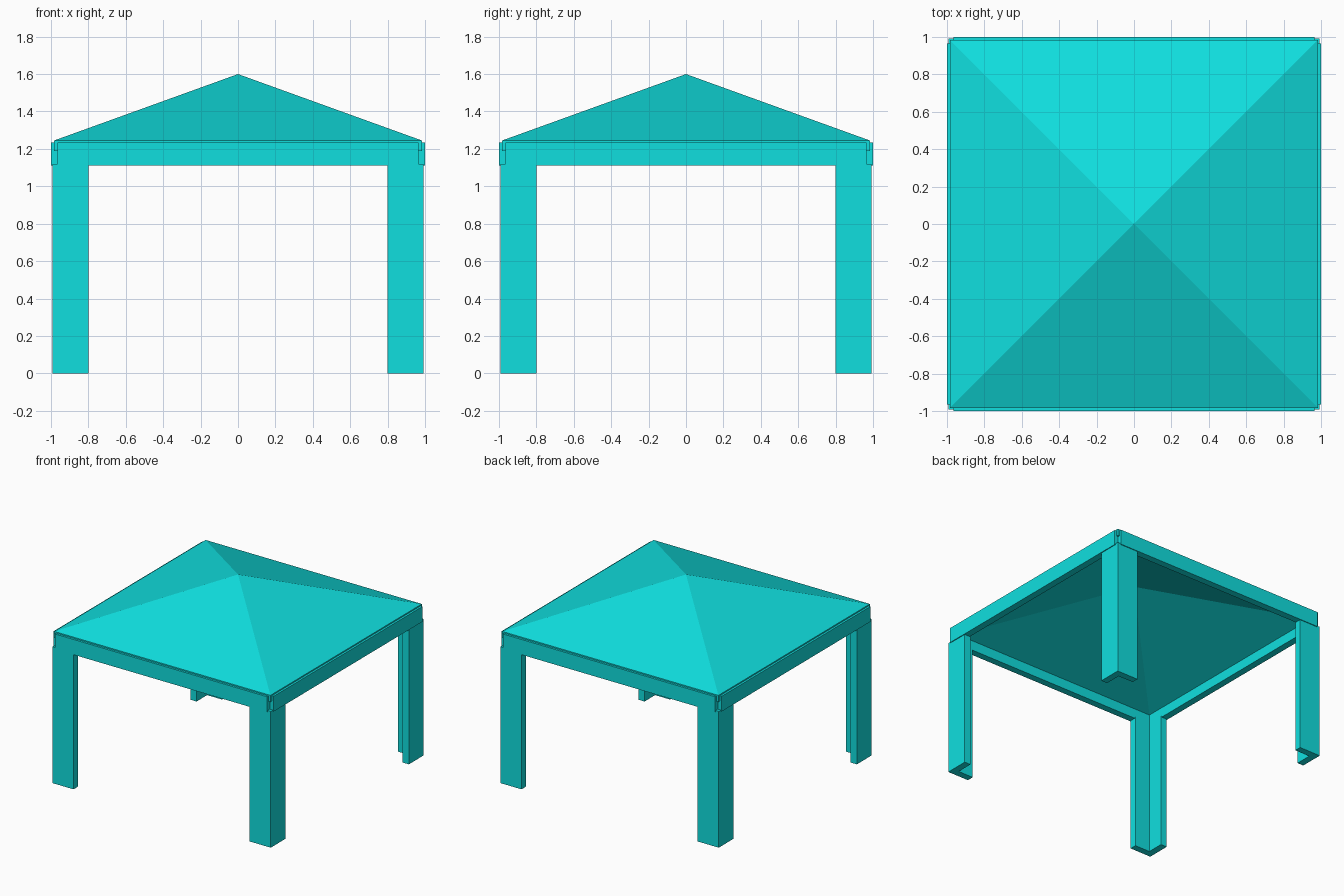
import bpy, bmesh

cube = bpy.data.objects.get("Cube")
if cube:
    bpy.data.objects.remove(cube, do_unlink=True)

teal = bpy.data.materials.new("teal")
teal.use_nodes = True
colour = (0.005, 0.74, 0.74, 1)
teal.diffuse_color = colour
teal.node_tree.nodes["Principled BSDF"].inputs["Base Color"].default_value = colour


def finish(name, bm):
    bmesh.ops.recalc_face_normals(bm, faces=bm.faces)
    mesh = bpy.data.meshes.new(name)
    bm.to_mesh(mesh)
    bm.free()
    mesh.materials.append(teal)
    obj = bpy.data.objects.new(name, mesh)
    bpy.context.collection.objects.link(obj)
    return obj


def prism(name, outline, bottom, top):
    """Extrude a flat outline upwards."""
    bm = bmesh.new()
    face = bm.faces.new([bm.verts.new((x, y, bottom)) for x, y in outline])
    grown = bmesh.ops.extrude_face_region(bm, geom=[face])["geom"]
    verts = [v for v in grown if isinstance(v, bmesh.types.BMVert)]
    bmesh.ops.translate(bm, verts=verts, vec=(0, 0, top - bottom))
    return finish(name, bm)


# Corner legs: L-shaped angle sections
OUT, INNER, END = 0.993, 0.937, 0.8
for side, sx in (("right", -1), ("left", 1)):
    for face, sy in (("front", -1), ("back", 1)):
        section = [(OUT, OUT), (END, OUT), (END, INNER),
                   (INNER, INNER), (INNER, END), (OUT, END)]
        prism(f"{face}_{side}_leg", [(x * sx, y * sy) for x, y in section], 0, 1.12)

# Beams: stop short of the corners, leaving a small open notch
LENGTH, FACE, BACK = 0.965, 1.0, 0.943
for s, across, along in ((-1, "front", "right"), (1, "back", "left")):
    strip = [(-LENGTH, s * BACK), (LENGTH, s * BACK), (LENGTH, s * FACE), (-LENGTH, s * FACE)]
    prism(f"{across}_beam", strip, 1.11, 1.235)
    prism(f"{along}_beam", [(y, x) for x, y in strip], 1.11, 1.235)

# Hollow pyramid roof with a short vertical rim
bm = bmesh.new()
rings = []
for r, z in ((0.945, 1.19), (0.983, 1.19), (0.983, 1.245)):
    rings.append([bm.verts.new((x * r, y * r, z))
                  for x, y in ((-1, -1), (1, -1), (1, 1), (-1, 1))])
inner_apex = bm.verts.new((0, 0, 1.54))
outer_apex = bm.verts.new((0, 0, 1.6))
for i in range(4):
    j = (i + 1) % 4
    for low, high in zip(rings, rings[1:]):
        bm.faces.new((low[i], low[j], high[j], high[i]))
    bm.faces.new((rings[-1][i], rings[-1][j], outer_apex))
    bm.faces.new((rings[0][j], rings[0][i], inner_apex))
finish("roof", bm)
